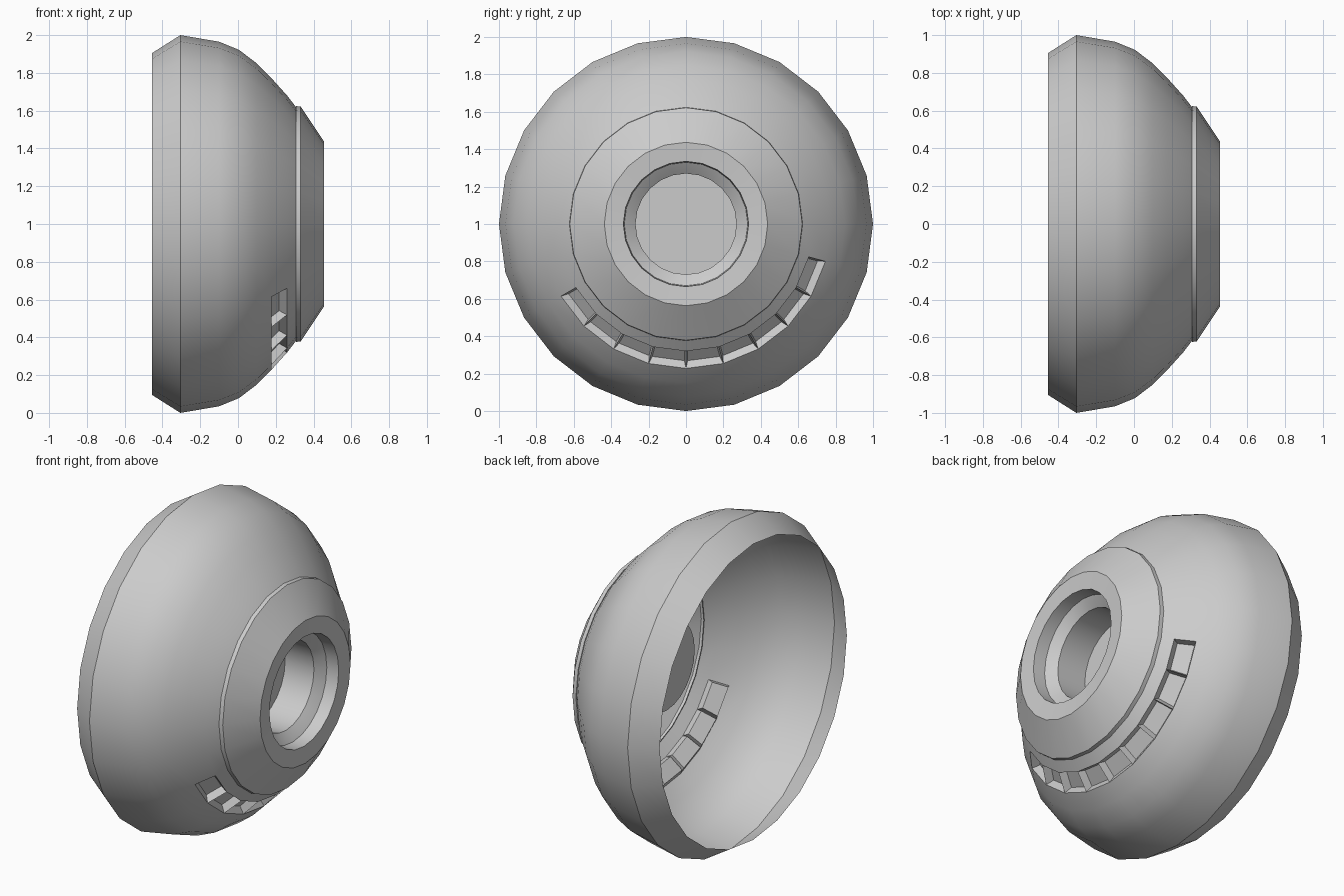
import bpy, bmesh, math

if "Cube" in bpy.data.objects:
    bpy.data.objects.remove(bpy.data.objects["Cube"])

SIDES = 24


def lathe(name, profile, cap=False, slot_ring=None, slots=()):
    """Revolve (x, radius) points about the x axis at z = 1."""
    bm = bmesh.new()
    rings = []
    for x, r in profile:
        ring = []
        for k in range(SIDES):
            a = 2 * math.pi * k / SIDES      # angle 0 points straight down
            ring.append(bm.verts.new((x, r * math.sin(a), 1 - r * math.cos(a))))
        rings.append(ring)
    recess = []
    for i in range(len(rings) - 1):
        p, q = rings[i], rings[i + 1]
        for k in range(SIDES):
            n = (k + 1) % SIDES
            f = bm.faces.new((p[k], p[n], q[n], q[k]))
            if i == slot_ring and k in slots:
                recess.append(f)
    if cap:
        bm.faces.new(rings[-1])
    bm.normal_update()
    # Push each slot cell inwards with a slight taper
    if recess:
        bmesh.ops.inset_individual(bm, faces=recess, thickness=0.013,
                                   depth=-0.045, use_even_offset=True)
    bm.normal_update()
    for f in bm.faces:
        f.smooth = True
    mesh = bpy.data.meshes.new(name)
    bm.to_mesh(mesh)
    bm.free()
    obj = bpy.data.objects.new(name, mesh)
    bpy.context.collection.objects.link(obj)
    bpy.ops.object.select_all(action='DESELECT')
    obj.select_set(True)
    bpy.context.view_layer.objects.active = obj
    bpy.ops.object.shade_smooth_by_angle(angle=math.radians(30))
    return obj


# Open bowl with a row of nine recessed cells around the lower side
lathe("bowl_shell",
      [(-0.455, 0.905), (-0.305, 1.0), (-0.10, 0.965), (0.005, 0.922),
       (0.10, 0.85), (0.177, 0.772), (0.26, 0.68), (0.31, 0.615)],
      slot_ring=5, slots={k % SIDES for k in range(-4, 5)})

# Raised conical collar, stepped bore and closed socket floor
lathe("collar_and_socket",
      [(0.308, 0.612), (0.308, 0.624), (0.332, 0.622), (0.455, 0.437),
       (0.447, 0.335), (0.37, 0.33), (0.365, 0.322), (0.325, 0.27),
       (0.13, 0.27)], cap=True)
